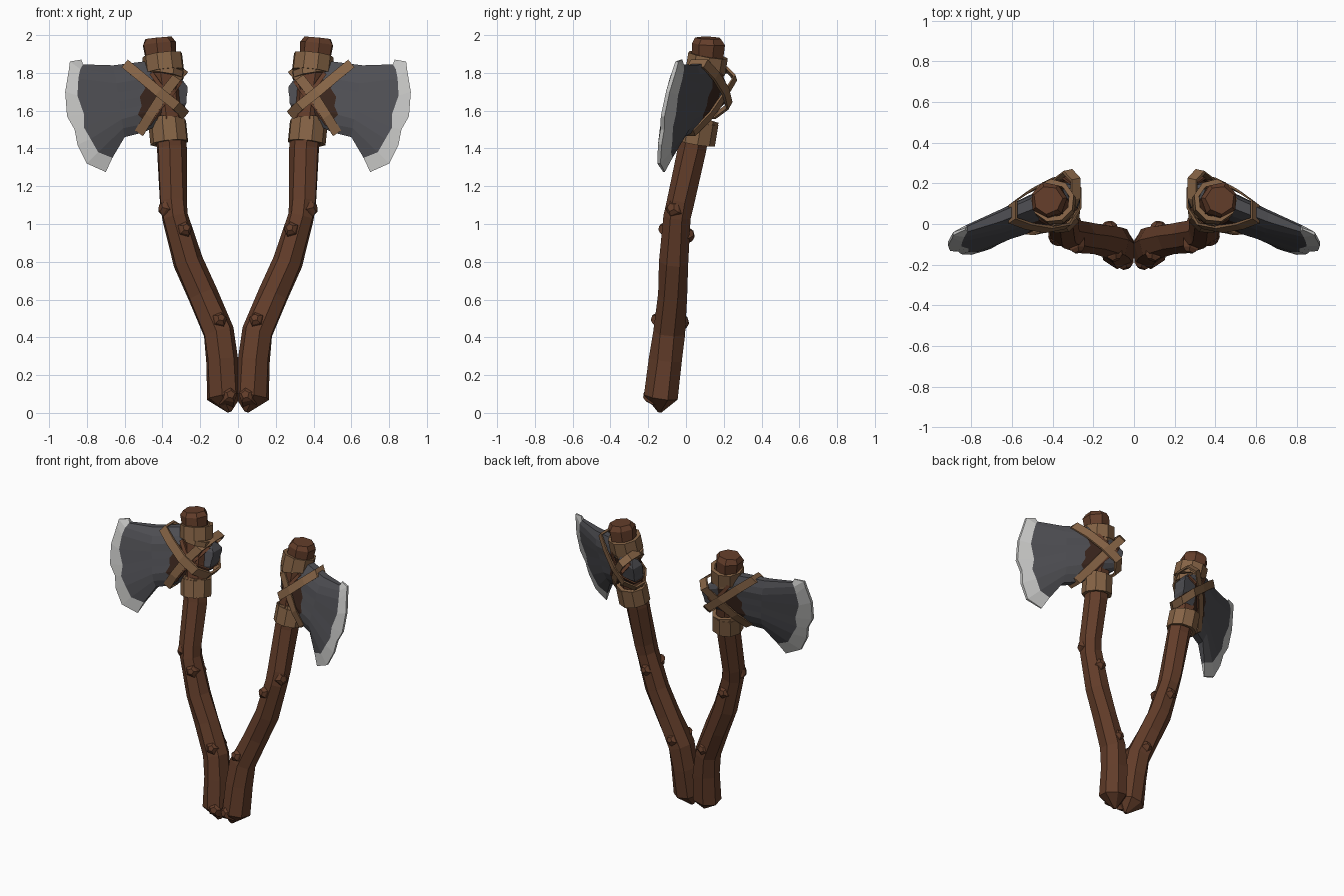
import bpy, bmesh, math
from mathutils import Vector

if "Cube" in bpy.data.objects:
    bpy.data.objects.remove(bpy.data.objects["Cube"])


def material(name, rgb):
    m = bpy.data.materials.new(name)
    m.diffuse_color = (*rgb, 1)
    m.use_nodes = True
    m.node_tree.nodes["Principled BSDF"].inputs["Base Color"].default_value = m.diffuse_color
    return m


WOOD = material("brown_wood", (0.125, 0.047, 0.023))
HIDE = material("tan_leather", (0.235, 0.125, 0.06))
STONE = material("dark_stone", (0.078, 0.078, 0.088))
EDGE = material("pale_chipped_edge", (0.55, 0.55, 0.54))
RESIN = material("dark_resin", (0.042, 0.019, 0.012))


def finish(bm, name, mats, bisect=False):
    """Turn a bmesh into a flat-shaded object mirrored to the other axe."""
    bmesh.ops.recalc_face_normals(bm, faces=bm.faces)
    me = bpy.data.meshes.new(name)
    bm.to_mesh(me)
    bm.free()
    for m in mats:
        me.materials.append(m)
    ob = bpy.data.objects.new(name, me)
    bpy.context.collection.objects.link(ob)
    mod = ob.modifiers.new("mirror", "MIRROR")
    mod.use_bisect_axis[0] = bisect
    mod.use_mirror_merge = bisect
    return ob


def tube(name, stations, sides, phase, mat, bisect=False):
    """Faceted tube through (x, y, z, radius) stations, capped at both ends."""
    bm = bmesh.new()
    pts = [Vector(s[:3]) for s in stations]
    rings = []
    for i, s in enumerate(stations):
        t = (pts[min(i + 1, len(pts) - 1)] - pts[max(i - 1, 0)]).normalized()
        ref = Vector((1, 0, 0)) if abs(t.x) < 0.8 else Vector((0, 0, 1))
        u = (ref - t * ref.dot(t)).normalized()
        v = t.cross(u)
        ring = []
        for k in range(sides):
            a = phase + math.tau * k / sides
            r = s[3] * (1 + 0.05 * math.sin(k * 2.3 + i * 1.7))
            ring.append(bm.verts.new(pts[i] + (u * math.cos(a) + v * math.sin(a)) * r))
        rings.append(ring)
    for a, b in zip(rings, rings[1:]):
        for k in range(sides):
            n = (k + 1) % sides
            bm.faces.new((a[k], a[n], b[n], b[k]))
    bm.faces.new(rings[0])
    bm.faces.new(rings[-1])
    return finish(bm, name, [mat], bisect)


def band(name, loop, width, thick=0.014):
    """Closed flat strap: loop of outer points, extruded along the width vector."""
    bm = bmesh.new()
    mid = sum(loop, Vector()) / len(loop)
    rows = []
    for p in loop:
        q = p - (p - mid).normalized() * thick
        rows.append([bm.verts.new(c) for c in
                     (p - width / 2, p + width / 2, q + width / 2, q - width / 2)])
    for i, a in enumerate(rows):
        b = rows[(i + 1) % len(rows)]
        for k in range(4):
            n = (k + 1) % 4
            bm.faces.new((a[k], b[k], b[n], a[n]))
    return finish(bm, name, [HIDE])


# Crooked handle, leaning back towards the top
tube("handle", [
    (0.045, -0.14, 0.006, 0.012), (0.072, -0.128, 0.085, 0.093),
    (0.085, -0.105, 0.28, 0.09), (0.105, -0.09, 0.43, 0.087),
    (0.19, -0.07, 0.63, 0.08), (0.265, -0.06, 0.80, 0.08),
    (0.335, -0.045, 1.04, 0.074), (0.345, -0.03, 1.12, 0.075),
    (0.352, 0.035, 1.40, 0.078), (0.38, 0.078, 1.65, 0.08),
    (0.41, 0.112, 1.87, 0.086), (0.42, 0.118, 1.955, 0.09),
    (0.423, 0.119, 1.985, 0.07)], 7, 0.35, WOOD, True)

# Cut branch stubs and bark bumps
for i, (p, d, r) in enumerate([
        ((0.375, -0.06, 1.08), (1, -0.55, 0.25), 0.046),
        ((0.285, -0.10, 0.97), (-0.3, -1, 0.3), 0.04),
        ((0.30, 0.0, 0.94), (0.1, 1, 0.2), 0.04),
        ((0.10, -0.14, 0.49), (-0.3, -1, 0.4), 0.04),
        ((0.12, -0.03, 0.48), (0.1, 1, 0.3), 0.04),
        ((0.05, -0.18, 0.09), (-0.3, -1, 0.2), 0.045)]):
    p, d = Vector(p), Vector(d).normalized()
    tube(f"branch_stub_{i + 1}", [(*(p - d * 0.03), r * 1.35),
         (*(p + d * 0.025), r * 0.95), (*(p + d * 0.042), r * 0.5)], 5, 0.4, WOOD)


# Sloping plane in which the blade lies
def on_blade(x, z, off):
    return Vector((x, 0.08 - 0.38 * (x - 0.42) + 0.24 * (z - 1.65) + off, z))


# Stone blade: columns from butt to cutting edge, each running top to bottom
def column(x0, z0, x1, z1, jag=()):
    pts = []
    for i in range(9):
        t = i / 8
        pts.append((x0 + (x1 - x0) * t + (jag[i] if jag else 0), z0 + (z1 - z0) * t))
    return pts


columns = [
    (column(0.30, 1.77, 0.29, 1.60, (0, -.015, -.03, -.03, -.025, -.02, -.02, -.01, 0)), 0.05),
    (column(0.38, 1.84, 0.39, 1.54), 0.075),
    (column(0.50, 1.86, 0.50, 1.485, (0, -.02, .02, -.01, .02, .01, .03, -.02, 0)), 0.07),
    (column(0.66, 1.84, 0.60, 1.46), 0.06),
    ([(.82, 1.845), (.835, 1.82), (.845, 1.77), (.85, 1.68), (.815, 1.58),
      (.815, 1.51), (.78, 1.45), (.74, 1.38), (.665, 1.35)], 0.034),
    ([(.83, 1.87), (.89, 1.86), (.895, 1.82), (.915, 1.70), (.905, 1.57),
      (.865, 1.50), (.85, 1.42), (.80, 1.32), (.70, 1.275)], 0.01)]
bm = bmesh.new()
grid = {}
for c, (pts, half) in enumerate(columns):
    for r, (x, z) in enumerate(pts):
        h = half * (0.4 if r in (0, 8) else 0.8 if r in (1, 7) else 1)
        for side in (-1, 1):
            grid[c, r, side] = bm.verts.new(on_blade(x, z, side * h))
last = len(columns) - 1
for c in range(last):
    tint = 1 if c == last - 1 else 0
    for r in range(8):
        for s in (-1, 1):
            f = bm.faces.new([grid[k] for k in
                              ((c, r, s), (c + 1, r, s), (c + 1, r + 1, s), (c, r + 1, s))])
            f.material_index = 2 if c == 1 and 2 <= r <= 6 else tint
    for r in (0, 8):
        f = bm.faces.new([grid[k] for k in
                          ((c, r, -1), (c + 1, r, -1), (c + 1, r, 1), (c, r, 1))])
        f.material_index = tint
for c in (0, last):
    for r in range(8):
        f = bm.faces.new([grid[k] for k in
                          ((c, r, -1), (c, r + 1, -1), (c, r + 1, 1), (c, r, 1))])
        f.material_index = 1 if c == last else 0
finish(bm, "stone_blade", [STONE, EDGE, RESIN])

# Leather rings above and below the blade
for name, centre, axis, rad, wide in [
        ("lower_wrap", (0.368, 0.062, 1.485), (0.10, 0.17, 1), 0.102, 0.115),
        ("lower_wrap_fold", (0.374, 0.072, 1.535), (-0.05, 0.2, 1), 0.098, 0.04),
        ("upper_wrap", (0.395, 0.108, 1.85), (0.12, 0.17, 1), 0.108, 0.09),
        ("upper_wrap_fold", (0.385, 0.10, 1.80), (-0.15, 0.2, 1), 0.102, 0.035)]:
    a = Vector(axis).normalized()
    u = a.orthogonal().normalized()
    v = a.cross(u)
    loop = [Vector(centre) + (u * math.cos(k * math.tau / 9) + v * math.sin(k * math.tau / 9)) * rad
            for k in range(9)]
    band(name, loop, a * wide, 0.025)

# Crossed leather straps looping round blade and handle
for name, half, wide in [
        ("rising_strap", [(.275, 1.575, -.05), (.325, 1.625, -.125), (.42, 1.70, -.125),
                          (.52, 1.785, -.09), (.60, 1.85, -.045)], (-0.64, 0.77)),
        ("falling_strap", [(.285, 1.82, -.05), (.325, 1.775, -.12), (.40, 1.68, -.115),
                           (.47, 1.57, -.092), (.525, 1.48, -.045)], (0.82, 0.57))]:
    path = half + [(x, z, -o) for x, z, o in reversed(half)]
    w = on_blade(wide[0], wide[1], 0) - on_blade(0, 0, 0)
    band(name, [on_blade(*p) for p in path], w * 0.052)

# Thin dark lashing under the straps
for name, half, wide in [
        ("rising_cord", [(.285, 1.61, -.05), (.34, 1.655, -.112), (.41, 1.73, -.108),
                         (.46, 1.80, -.08)], (-0.75, 0.66)),
        ("falling_cord", [(.30, 1.76, -.05), (.34, 1.70, -.11), (.41, 1.62, -.104),
                          (.47, 1.53, -.07)], (0.72, 0.69))]:
    path = half + [(x, z, -o) for x, z, o in reversed(half)]
    w = on_blade(wide[0], wide[1], 0) - on_blade(0, 0, 0)
    ob = band(name, [on_blade(*p) for p in path], w * 0.022, 0.012)
    ob.data.materials[0] = WOOD
